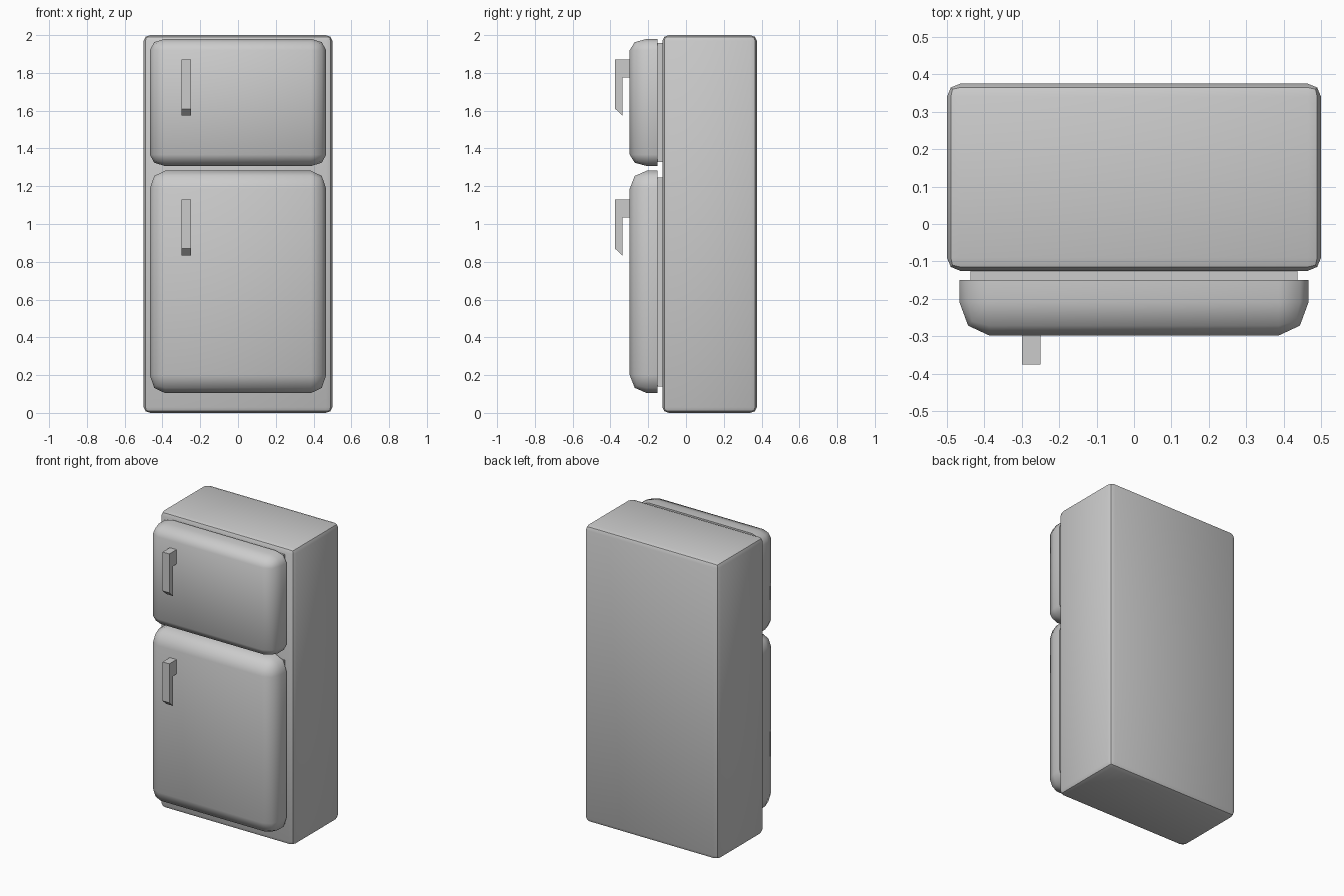
import bpy, bmesh, math
from mathutils import Matrix, Vector

if "Cube" in bpy.data.objects:
    bpy.data.objects.remove(bpy.data.objects["Cube"])


def box(name, lo, hi, radii=None, open_back=False, angle=30):
    """Box between two corners; radii gives the edge rounding along x, y and z."""
    lo, hi = Vector(lo), Vector(hi)
    r = Vector(radii or (1, 1, 1))
    size = hi - lo
    bm = bmesh.new()
    bmesh.ops.create_cube(bm, size=1)
    bmesh.ops.scale(bm, vec=[size[i] / r[i] for i in range(3)], verts=bm.verts)
    if radii:
        # a door keeps its rear rim sharp
        edges = [e for e in bm.edges
                 if not (open_back and all(v.co.y > 0 for v in e.verts))]
        bmesh.ops.bevel(bm, geom=edges, offset=1, segments=2, profile=0.5,
                        affect='EDGES')
    bmesh.ops.scale(bm, vec=r, verts=bm.verts)
    bmesh.ops.translate(bm, vec=(lo + hi) / 2, verts=bm.verts)
    return finish(name, bm, angle)


def extrude_x(name, profile, x0, x1):
    """Solid from a (y, z) profile extruded along x."""
    bm = bmesh.new()
    face = bm.faces.new([bm.verts.new((x0, y, z)) for y, z in profile])
    ext = bmesh.ops.extrude_face_region(bm, geom=[face])
    moved = [g for g in ext['geom'] if isinstance(g, bmesh.types.BMVert)]
    bmesh.ops.translate(bm, vec=(x1 - x0, 0, 0), verts=moved)
    return finish(name, bm, 30)


def finish(name, bm, angle):
    bmesh.ops.recalc_face_normals(bm, faces=bm.faces)
    mesh = bpy.data.meshes.new(name)
    bm.to_mesh(mesh)
    bm.free()
    ob = bpy.data.objects.new(name, mesh)
    bpy.context.collection.objects.link(ob)
    bpy.ops.object.select_all(action='DESELECT')
    ob.select_set(True)
    bpy.context.view_layer.objects.active = ob
    bpy.ops.object.shade_smooth_by_angle(angle=math.radians(angle))
    return ob


# Cabinet
box("cabinet", (-0.5, -0.125, 0), (0.5, 0.375, 2), (0.035, 0.035, 0.03))

# Doors with seal and handle: name, bottom, top, z rounding, seal inset, handle top
doors = [("freezer", 1.307, 1.98, 0.06, 0.022, 1.872),
         ("fridge", 0.105, 1.282, 0.095, 0.036, 1.131)]
for name, z0, z1, rz, inset, top in doors:
    box(name + "_door", (-0.467, -0.298, z0), (0.467, -0.15, z1),
        (0.08, 0.09, rz), open_back=True, angle=50)
    box(name + "_seal", (-0.437, -0.152, z0 + inset), (0.437, -0.12, z1 - inset))
    profile = [(-0.29, top), (-0.375, top), (-0.375, top - 0.262),
               (-0.336, top - 0.298), (-0.336, top - 0.097), (-0.29, top - 0.097)]
    extrude_x(name + "_handle", profile, -0.3, -0.25)
